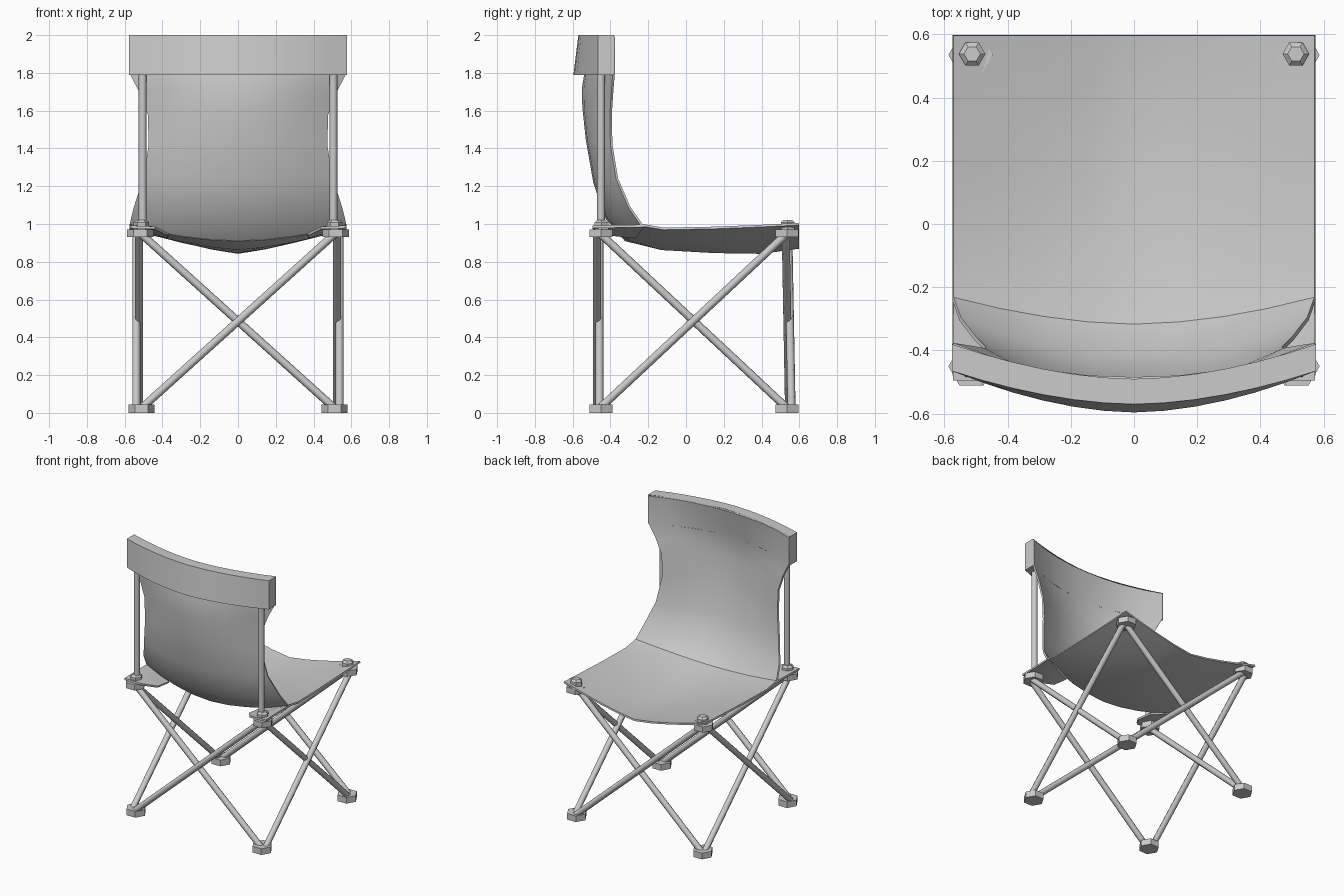
import bpy
from mathutils import Vector

if "Cube" in bpy.data.objects:
    bpy.data.objects.remove(bpy.data.objects["Cube"])


def finish(obj, name, thickness=0.0, angle=0.6):
    obj.name = obj.data.name = name
    bpy.ops.object.select_all(action='DESELECT')
    obj.select_set(True)
    bpy.context.view_layer.objects.active = obj
    if thickness:
        mod = obj.modifiers.new("thickness", 'SOLIDIFY')
        mod.thickness = thickness
        mod.offset = 0
        bpy.ops.object.modifier_apply(modifier=mod.name)
    if angle:
        bpy.ops.object.shade_smooth_by_angle(angle=angle)
    return obj


def mesh(name, verts, faces, **kw):
    me = bpy.data.meshes.new(name)
    me.from_pydata(verts, [], faces)
    obj = bpy.data.objects.new(name, me)
    bpy.context.collection.objects.link(obj)
    return finish(obj, name, **kw)


def grid_faces(rows, cols):
    return [(r * cols + c, r * cols + c + 1, (r + 1) * cols + c + 1, (r + 1) * cols + c)
            for r in range(rows - 1) for c in range(cols - 1)]


def rod(name, a, b, radius=0.021):
    a, b = Vector(a), Vector(b)
    d = b - a
    bpy.ops.mesh.primitive_cylinder_add(vertices=8, radius=radius, depth=d.length, location=(a + b) / 2,
                                        rotation=d.to_track_quat('Z', 'Y').to_euler())
    finish(bpy.context.object, name, angle=0.9)


def hexagon(name, x, y, z0, z1, r1, r2=None):
    # first vertex points along x
    bpy.ops.mesh.primitive_cone_add(vertices=6, radius1=r1, radius2=r1 if r2 is None else r2, depth=z1 - z0,
                                    location=(x, y, (z0 + z1) / 2), rotation=(0, 0, 1.5708))
    finish(bpy.context.object, name, angle=0)


# Fabric rows: half width, edge y, edge z, centre y, centre z, sag exponent
def sheet(name, rows):
    ts = [i / 4 for i in range(-4, 5)]
    verts = []
    for w, ye, ze, yc, zc, p in rows:
        for t in ts:
            f = abs(t) ** p
            verts.append((w * t, yc + (ye - yc) * f, zc + (ze - zc) * f))
    mesh(name, verts, grid_faces(len(rows), len(ts)), thickness=0.012)


crease = (0.573, -0.235, 0.995, -0.32, 0.915, 1.8)
sheet("seat", [
    (0.573, 0.597, 1.0, 0.597, 0.875, 1.3),
    (0.573, 0.40, 0.99, 0.40, 0.848, 1.3),
    (0.573, 0.15, 0.98, 0.15, 0.852, 1.3),
    (0.573, -0.12, 0.975, -0.13, 0.868, 1.4),
    crease])
sheet("backrest", [
    crease,
    (0.55, -0.30, 1.09, -0.42, 1.03, 2),
    (0.50, -0.365, 1.24, -0.485, 1.22, 2),
    (0.47, -0.395, 1.42, -0.525, 1.45, 2),
    (0.475, -0.398, 1.58, -0.543, 1.62, 2),
    (0.52, -0.39, 1.70, -0.545, 1.72, 2),
    (0.573, -0.382, 1.80, -0.53, 1.81, 2.1),
    (0.573, -0.382, 1.994, -0.49, 1.994, 2.2)])

# Sleeve across the top of the backrest
verts = []
for i in range(-6, 7):
    t = i / 6
    f = abs(t) ** 1.8
    front = -0.49 + 0.11 * f
    rear = -0.57 + 0.105 * f
    verts += [(0.576 * t, front, 2.0), (0.576 * t, rear, 2.0),
              (0.576 * t, rear - 0.026 * (1 - f), 1.79), (0.576 * t, front - 0.04 * (1 - f), 1.79)]
n = len(verts)
mesh("top_sleeve", verts, grid_faces(13, 4) + [(0, 1, 2, 3), (n - 1, n - 2, n - 3, n - 4)])

for s, side in ((-1, "left"), (1, "right")):
    # Rear corner tabs of the seat
    tab = [(0.573, -0.495, 0.985), (0.44, -0.495, 0.98), (0.37, -0.40, 0.945),
           (0.37, -0.27, 0.93), (0.573, -0.22, 0.99)]
    mesh(side + "_rear_tab", [(s * x, y, z) for x, y, z in tab], [(0, 1, 4), (1, 2, 4), (2, 3, 4)],
         thickness=0.014)
    # Feet, brackets and caps at each corner
    for y, end in ((-0.45, "rear"), (0.535, "front")):
        hexagon(f"{side}_{end}_foot", s * 0.511, y, 0, 0.045, 0.07)
        hexagon(f"{side}_{end}_bracket", s * 0.517, y, 0.93, 0.972, 0.07)
        hexagon(f"{side}_{end}_cap_base", s * 0.512, y + 0.003, 0.965, 1.008, 0.042)
        hexagon(f"{side}_{end}_cap_top", s * 0.512, y + 0.003, 1.008, 1.022, 0.042, 0.026)
    # Backrest post
    rod(side + "_back_post", (s * 0.505, -0.45, 0.96), (s * 0.505, -0.45, 1.97))
    # Crossed rods along the side
    rod(side + "_side_rod_a", (s * 0.538, -0.45, 0.03), (s * 0.538, 0.53, 0.945))
    rod(side + "_side_rod_b", (s * 0.524, 0.53, 0.03), (s * 0.524, -0.45, 0.945))
    # Crossed rods on the rear and front
    rod(side + "_rear_cross_rod", (s * 0.505, -0.465 + s * 0.007, 0.03), (-s * 0.51, -0.465 + s * 0.007, 0.945))
    rod(side + "_front_cross_rod", (s * 0.505, 0.552 + s * 0.007, 0.03), (-s * 0.51, 0.535 + s * 0.007, 0.945))
